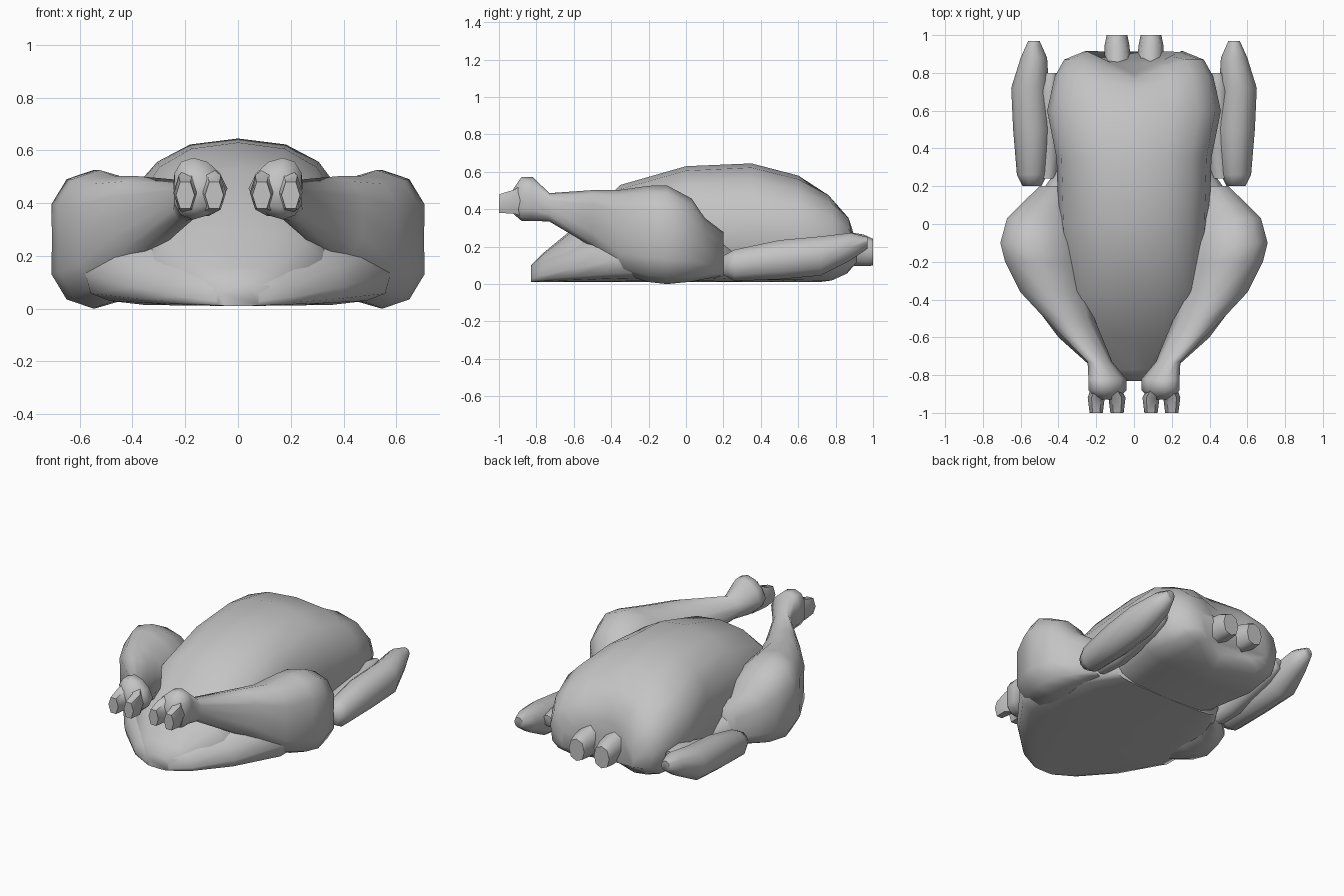
import bpy, bmesh
from math import sin, cos, tau, radians, copysign

cube = bpy.data.objects.get("Cube")
if cube:
    bpy.data.objects.remove(cube, do_unlink=True)

grey = bpy.data.materials.new("plain_grey")
grey.use_nodes = True
colour = (.55, .55, .55, 1)
grey.diffuse_color = colour
grey.node_tree.nodes["Principled BSDF"].inputs["Base Color"].default_value = colour


def signed_power(value, power):
    return copysign(abs(value) ** power, value)


def section(y, x, z, width, up, down, sides, top_power=.85, bottom_power=.85, lean=0):
    """Rounded cross-section: a small power is squarer, lean pushes top and bottom outward."""
    ring = []
    for i in range(sides):
        angle = tau * i / sides
        c, s = cos(angle), sin(angle)
        power = top_power if s > 0 else bottom_power
        rise = signed_power(s, power) * (up if s > 0 else down)
        ring.append((x + width * signed_power(c, power) + lean * abs(rise), y, z + rise))
    return ring


def skin(name, rings):
    """Join closed rings of points into a capped, smooth part."""
    bm = bmesh.new()
    loops = [[bm.verts.new(point) for point in ring] for ring in rings]
    for near, far in zip(loops, loops[1:]):
        for i in range(len(near)):
            bm.faces.new((near[i - 1], near[i], far[i], far[i - 1]))
    bm.faces.new(loops[0])
    bm.faces.new(loops[-1])
    bmesh.ops.recalc_face_normals(bm, faces=bm.faces)
    mesh = bpy.data.meshes.new(name)
    bm.to_mesh(mesh)
    bm.free()
    mesh.materials.append(grey)
    part = bpy.data.objects.new(name, mesh)
    bpy.context.collection.objects.link(part)
    bpy.ops.object.select_all(action='DESELECT')
    part.select_set(True)
    bpy.context.view_layer.objects.active = part
    bpy.ops.object.shade_smooth_by_angle(angle=radians(65))
    return part


def mirrored_limb(name, stations, height, sides=10, power=.85, lean=0):
    """Loft stations of y, x, z and radius, then mirror to the other side."""
    rings = [section(y, x, z, radius, radius * height, radius * height, sides,
                     power, power, lean)
             for y, x, z, radius in stations]
    limb = skin(name, rings)
    limb.modifiers.new("Mirror", 'MIRROR')


def rear_lobes(point):
    """Pull the rear edge into two lobes with a notch between them."""
    x, y, z = point
    if y > .6:
        y += (y - .6) * (1.7 * min(abs(x), .25) - .3)
    return x, y, z


def trunk(name, stations):
    """Loft a flat-bottomed mass from y, top height and half width."""
    rings = []
    for y, top, width in stations:
        middle = top * (.42 + .13 * y)
        bottom = .01 + max(0, y - .8)
        ring = section(y, 0, middle, width, top - middle, middle - bottom,
                       sides=16, bottom_power=.5)
        rings.append([rear_lobes(point) for point in ring])
    skin(name, rings)


# Plump breast, and the low broad hips that join it to the thighs
trunk("breast", [
    (-.83, .1, .08), (-.77, .16, .18), (-.6, .3, .34), (-.35, .53, .38), (0, .63, .4),
    (.35, .645, .41), (.6, .58, .46), (.76, .49, .42), (.84, .4, .37), (.88, .3, .26),
])
trunk("hips", [
    (-.83, .09, .08), (-.77, .14, .21), (-.6, .24, .4), (-.36, .36, .58),
    (-.1, .42, .6), (.1, .36, .54), (.3, .2, .4),
])

# Thigh and drumstick, ending in a bony knob
mirrored_limb("leg", [
    (.2, .4, .16, .1), (.1, .46, .19, .14), (.03, .48, .235, .19), (-.1, .48, .263, .225),
    (-.2, .46, .268, .22), (-.36, .41, .28, .19), (-.5, .34, .35, .13), (-.73, .18, .41, .065),
    (-.82, .14, .455, .1), (-.88, .14, .455, .1), (-.93, .14, .44, .05),
], height=1.17, sides=12, power=1, lean=.25)

# Two knuckles at the end of each leg bone
for name, tip in (("inner_knuckle", .09), ("outer_knuckle", .2)):
    mirrored_limb(name, [(-.84, .15, .45, .07), (-.92, tip, .44, .045), (-1, tip, .43, .035)],
                  height=1.6, sides=6)

# Folded wing: outer and inner sections
mirrored_limb("wing_outer", [
    (.2, .54, .1, .05), (.26, .54, .1, .08), (.5, .54, .13, .1),
    (.72, .55, .15, .1), (.88, .53, .2, .07), (.97, .53, .22, .03),
], height=1.1, power=1)
mirrored_limb("wing_inner", [
    (.24, .46, .09, .05), (.4, .45, .1, .06), (.7, .44, .17, .06), (.8, .44, .19, .03),
], height=1.2, sides=8)

# Pair of stubs at the rear
mirrored_limb("rear_stub", [(.76, .08, .2, .075), (.95, .09, .18, .065), (1, .09, .17, .055)],
              height=1.3, sides=8)
